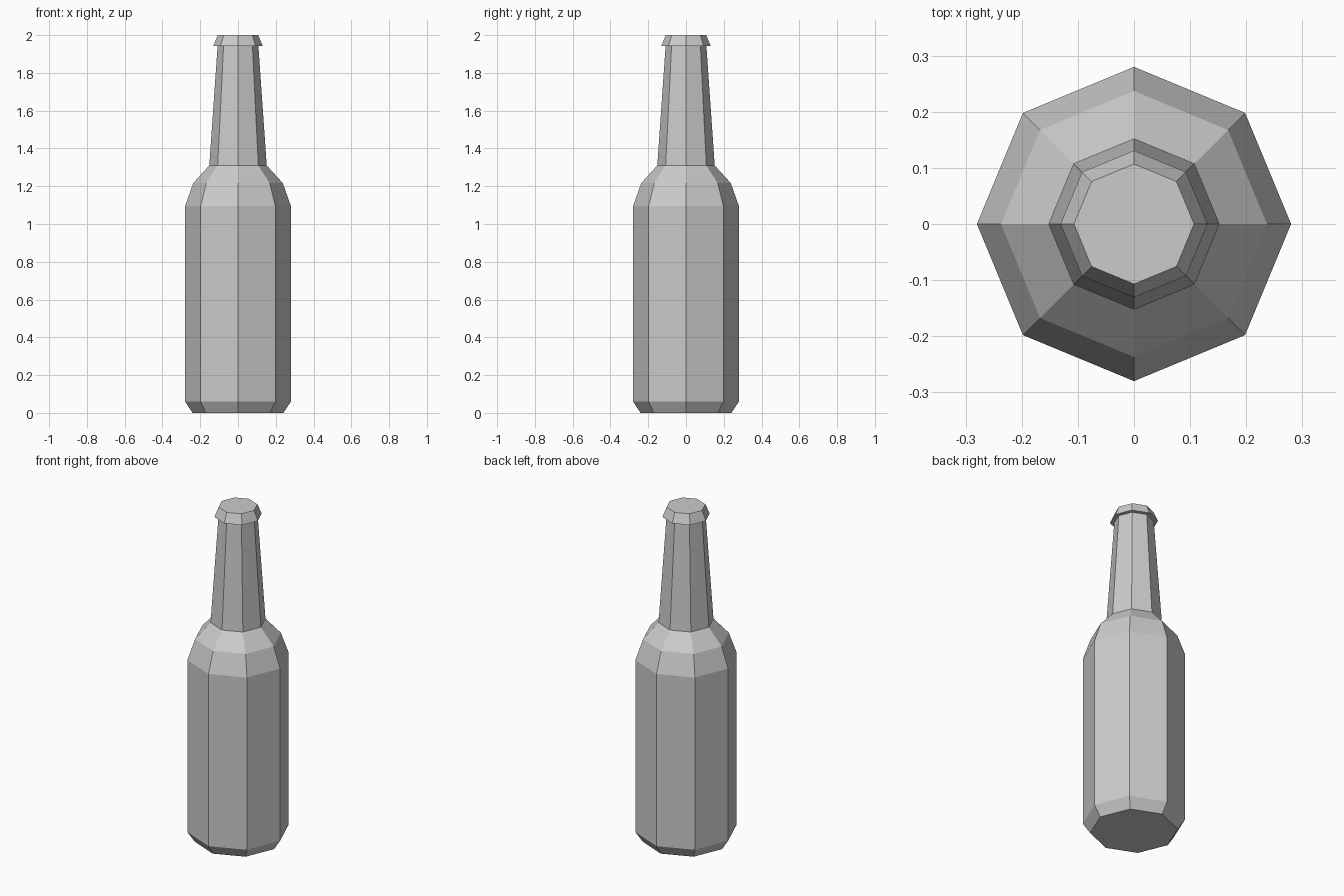
import bpy, bmesh
from math import cos, sin, pi

if "Cube" in bpy.data.objects:
    bpy.data.objects.remove(bpy.data.objects["Cube"])

SIDES = 8


def lathe(name, profile, cap_bottom=False, cap_top=False):
    """Revolve (radius, z) points into a flat-faced octagonal shell."""
    bm = bmesh.new()
    rings = [[bm.verts.new((r * cos(2 * pi * i / SIDES), r * sin(2 * pi * i / SIDES), z))
              for i in range(SIDES)] for r, z in profile]
    for low, high in zip(rings, rings[1:]):
        for i in range(SIDES):
            j = (i + 1) % SIDES
            bm.faces.new((low[i], low[j], high[j], high[i]))
    if cap_bottom:
        bm.faces.new(rings[0][::-1])
    if cap_top:
        bm.faces.new(rings[-1])
    mesh = bpy.data.meshes.new(name)
    bm.to_mesh(mesh)
    bm.free()
    obj = bpy.data.objects.new(name, mesh)
    bpy.context.collection.objects.link(obj)
    return obj


# Bottle: bevelled base, straight body, two-step shoulder, tapering neck
lathe("bottle", [(0.24, 0), (0.28, 0.06), (0.28, 1.095), (0.237, 1.217),
                 (0.152, 1.31), (0.108, 1.943)], cap_bottom=True)

# Bottle cap: overhanging underside, flared skirt, flat top
lathe("bottle_cap", [(0.108, 1.943), (0.131, 1.943), (0.107, 2.0)], cap_top=True)
